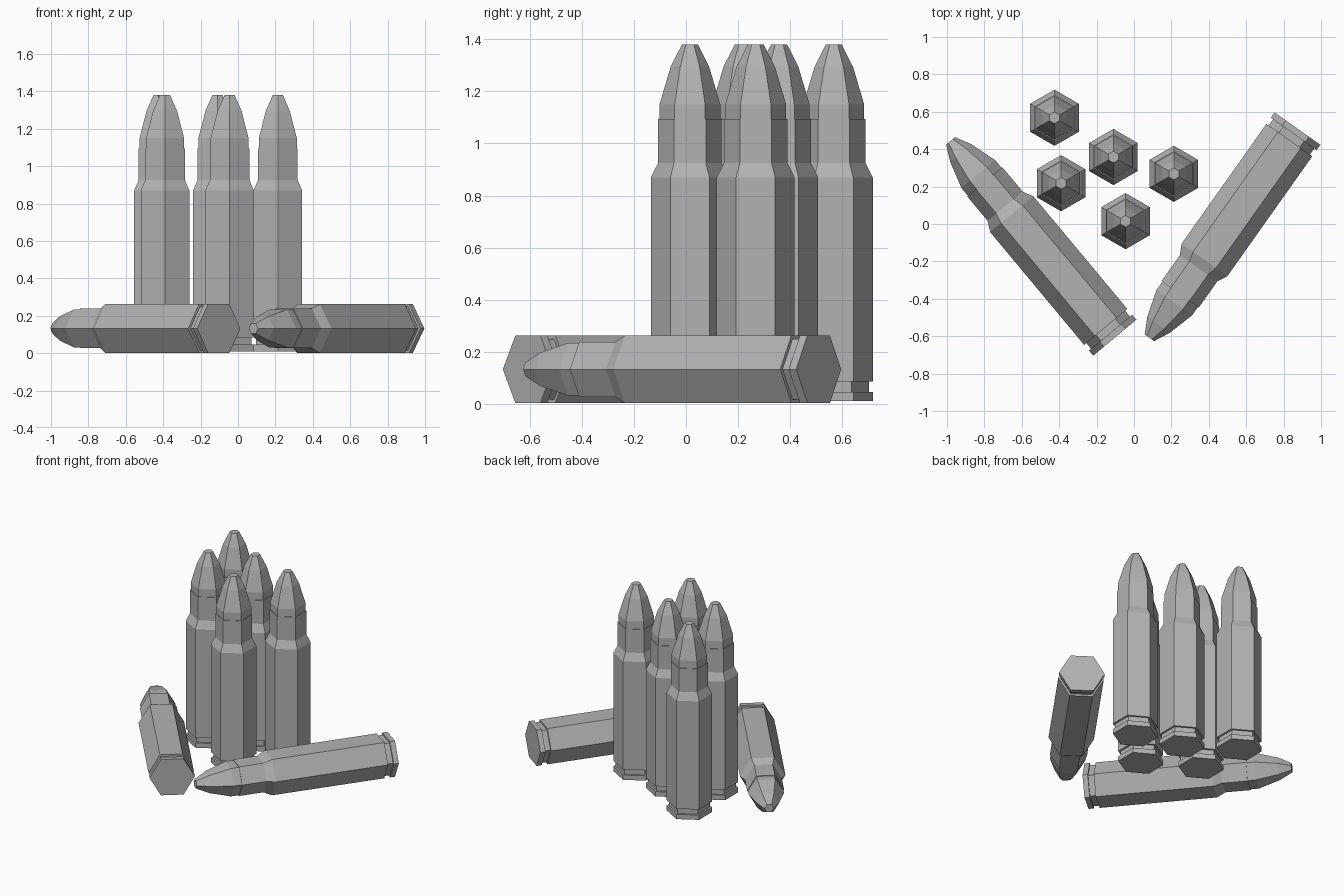
import bpy, bmesh, math
from mathutils import Matrix, Vector

cube = bpy.data.objects.get("Cube")
if cube:
    bpy.data.objects.remove(cube, do_unlink=True)

metal = bpy.data.materials.new("grey metal")
metal.use_nodes = True
metal.diffuse_color = (0.45, 0.45, 0.45, 1)
metal.node_tree.nodes["Principled BSDF"].inputs["Base Color"].default_value = metal.diffuse_color

SIDES = 6
LENGTH = 1.37
# (radius, height along the axis) of each part
CASE = [(0.15, 0), (0.15, 0.035), (0.135, 0.035), (0.135, 0.075),
        (0.15, 0.075), (0.15, 0.86), (0.122, 0.915), (0.122, 1.085)]
BULLET = [(0.117, 1.085), (0.117, 1.14), (0.074, 1.285), (0.031, LENGTH)]


def turned_part(name, profile, matrix):
    """Six-sided lathe of a profile, capped at both ends."""
    bm = bmesh.new()
    rings = []
    for radius, height in profile:
        ring = []
        for i in range(SIDES):
            a = math.tau * i / SIDES
            ring.append(bm.verts.new((radius * math.cos(a), radius * math.sin(a), height)))
        rings.append(ring)
    for low, high in zip(rings, rings[1:]):
        for i in range(SIDES):
            j = (i + 1) % SIDES
            bm.faces.new((low[i], low[j], high[j], high[i]))
    bm.faces.new(rings[0][::-1])
    bm.faces.new(rings[-1])
    mesh = bpy.data.meshes.new(name)
    bm.to_mesh(mesh)
    bm.free()
    mesh.materials.append(metal)
    obj = bpy.data.objects.new(name, mesh)
    obj.matrix_world = matrix
    bpy.context.collection.objects.link(obj)


def cartridge(name, matrix):
    turned_part(name + "_case", CASE, matrix)
    turned_part(name + "_bullet", BULLET, matrix)


# Upright group, corners pointing front and back
upright = [(-0.425, 0.568), (-0.11, 0.358), (-0.39, 0.218), (0.213, 0.268), (-0.045, 0.015)]
for n, (x, y) in enumerate(upright, 1):
    cartridge(f"standing_{n}", Matrix.Translation((x, y, 0.01)) @ Matrix.Rotation(math.pi / 2, 4, "Z"))

# Lying pair, resting on a flat side: base centre and tip centre
flat = 0.15 * math.cos(math.pi / SIDES)
lying = {"lying_right": ((-0.103, -0.608), (-0.975, 0.438)),
         "lying_left": ((0.874, 0.510), (0.084, -0.606))}
for name, (base, tip) in lying.items():
    axis = (Vector(tip) - Vector(base)).normalized().to_3d()
    up = Vector((0, 0, 1))
    side = up.cross(axis)
    turn = Matrix((side, axis.cross(side), axis)).transposed().to_4x4()
    cartridge(name, Matrix.Translation((*base, flat + 0.002)) @ turn)
